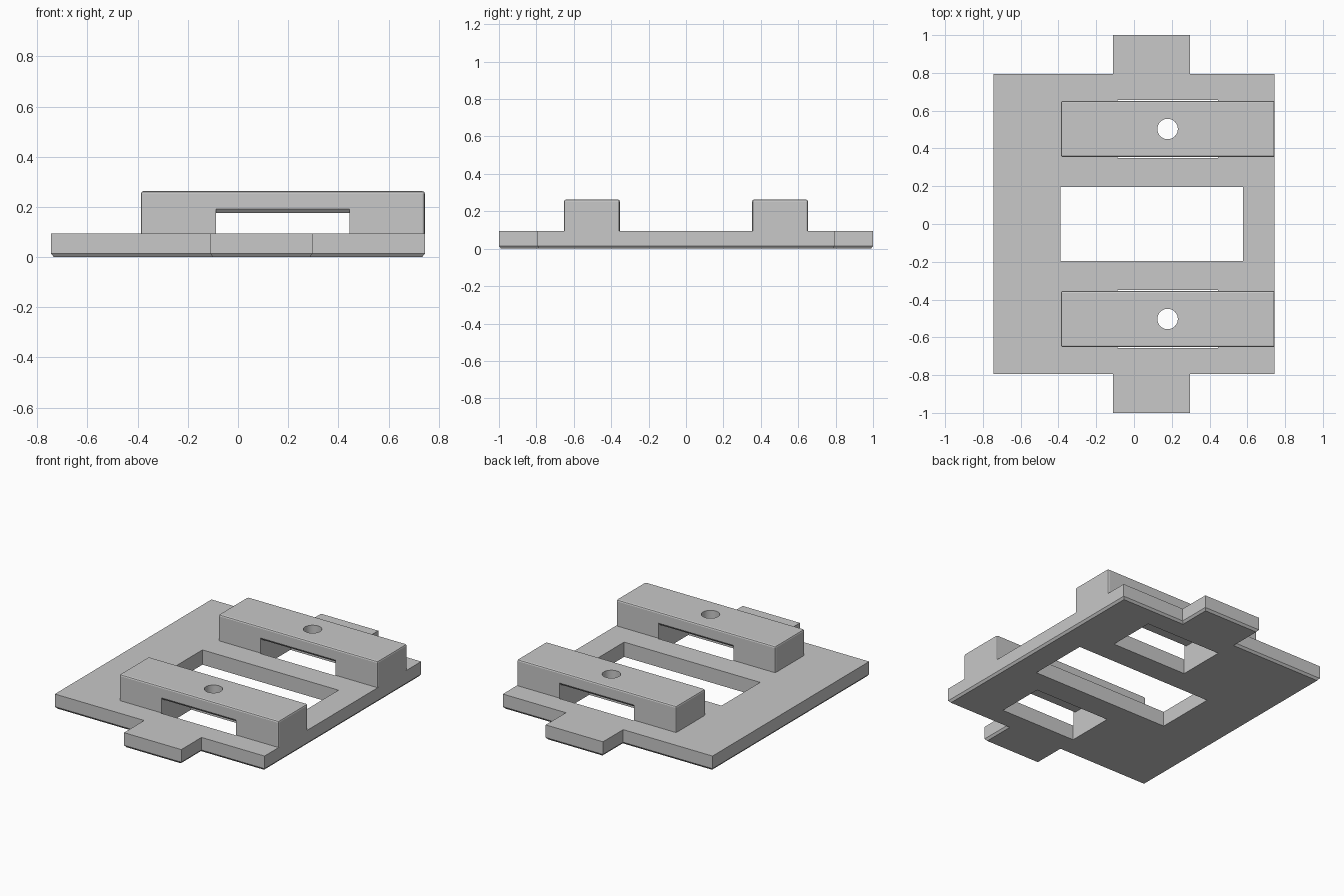
import bpy
import bmesh

if "Cube" in bpy.data.objects:
    bpy.data.objects.remove(bpy.data.objects["Cube"], do_unlink=True)

grey = bpy.data.materials.new("plain grey")
grey.use_nodes = True
colour = (0.58, 0.58, 0.58, 1)
grey.diffuse_color = colour
grey.node_tree.nodes["Principled BSDF"].inputs["Base Color"].default_value = colour


def loft(name, loops, soft_edge=None):
    """Skin a closed solid through matching loops, optionally rounding some edges."""
    bm = bmesh.new()
    rings = [[bm.verts.new(p) for p in loop] for loop in loops]
    bm.faces.new(rings[0][::-1])
    bm.faces.new(rings[-1])
    for low, high in zip(rings, rings[1:]):
        for i in range(len(low)):
            j = (i + 1) % len(low)
            bm.faces.new((low[i], low[j], high[j], high[i]))
    if soft_edge:
        chosen = [e for e in bm.edges if soft_edge(e.verts[0].co, e.verts[1].co)]
        bmesh.ops.bevel(bm, geom=chosen, offset=0.01, segments=2,
                        profile=0.5, affect="EDGES")
    mesh = bpy.data.meshes.new(name)
    bm.to_mesh(mesh)
    bm.free()
    obj = bpy.data.objects.new(name, mesh)
    bpy.context.collection.objects.link(obj)
    mesh.materials.append(grey)
    return obj


def box(name, x0, x1, y0, y1, z0, z1, soft_edge=None):
    corners = [(x0, y0), (x1, y0), (x1, y1), (x0, y1)]
    return loft(name, [[(x, y, z) for x, y in corners] for z in (z0, z1)], soft_edge)


def cut(obj, cutter):
    """Subtract the cutter and remove it."""
    bpy.context.view_layer.objects.active = obj
    mod = obj.modifiers.new("cut", "BOOLEAN")
    mod.operation = "DIFFERENCE"
    mod.solver = "EXACT"
    mod.object = cutter
    bpy.ops.object.modifier_apply(modifier=mod.name)
    bpy.data.objects.remove(cutter, do_unlink=True)


SIDE, BODY, END = 0.745, 0.795, 1.0
TAB0, TAB1 = -0.11, 0.297
SLOT0, SLOT1 = -0.088, 0.444
PLATE_TOP, BRIDGE_TOP = 0.095, 0.263
BRIDGE_Y, HALF = 0.503, 0.149


def plate_outline(inset, z):
    """Plate with a tab at each end, shrunk by the inset."""
    s, b, e = SIDE - inset, BODY - inset, END - inset
    t0, t1 = TAB0 + inset, TAB1 - inset
    half = [(s, b), (t1, b), (t1, e), (t0, e), (t0, b), (-s, b)]
    return [(x, y, z) for x, y in half + [(x, -y) for x, y in reversed(half)]]


def bridge_soft_edge(a, b):
    """Upright corners and the top rim."""
    return abs(a.z - b.z) > 0.05 or a.z + b.z > BRIDGE_TOP + PLATE_TOP + 0.05


# Base plate with a chamfered underside and a central window
plate = loft("base_plate", [plate_outline(0.011, 0), plate_outline(0, 0.014),
                            plate_outline(0, PLATE_TOP)])
cut(plate, box("window_cutter", -0.39, 0.577, -0.196, 0.196, -0.1, 0.3))

for name, y in (("front", -BRIDGE_Y), ("back", BRIDGE_Y)):
    # Slot through the plate under the bridge
    cut(plate, box("slot_cutter", SLOT0, SLOT1, y - 0.154, y + 0.154, -0.1, 0.3))

    # Raised bridge with softened edges
    bridge = box(name + "_bridge", -0.387, SIDE, y - HALF, y + HALF,
                 PLATE_TOP, BRIDGE_TOP, bridge_soft_edge)

    # Channel under the bridge, its ceiling chamfered at both mouths
    section = [(-0.2, 0), (0.2, 0), (0.2, 0.225), (0.17, 0.216), (0.135, 0.176),
               (-0.135, 0.176), (-0.17, 0.216), (-0.2, 0.225)]
    cut(bridge, loft("channel_cutter", [[(x, y + v, z) for v, z in section]
                                        for x in (SLOT0, SLOT1)]))

    # Screw hole
    bpy.ops.mesh.primitive_cylinder_add(vertices=40, radius=0.054, depth=0.4,
                                        location=(0.178, y, 0.25))
    drill = bpy.context.object
    drill.data.materials.append(grey)
    cut(bridge, drill)

    # Round only the hole wall; keep the bevels crisp
    bpy.ops.object.select_all(action="DESELECT")
    bridge.select_set(True)
    bpy.context.view_layer.objects.active = bridge
    bpy.ops.object.shade_smooth_by_angle(angle=0.25)
